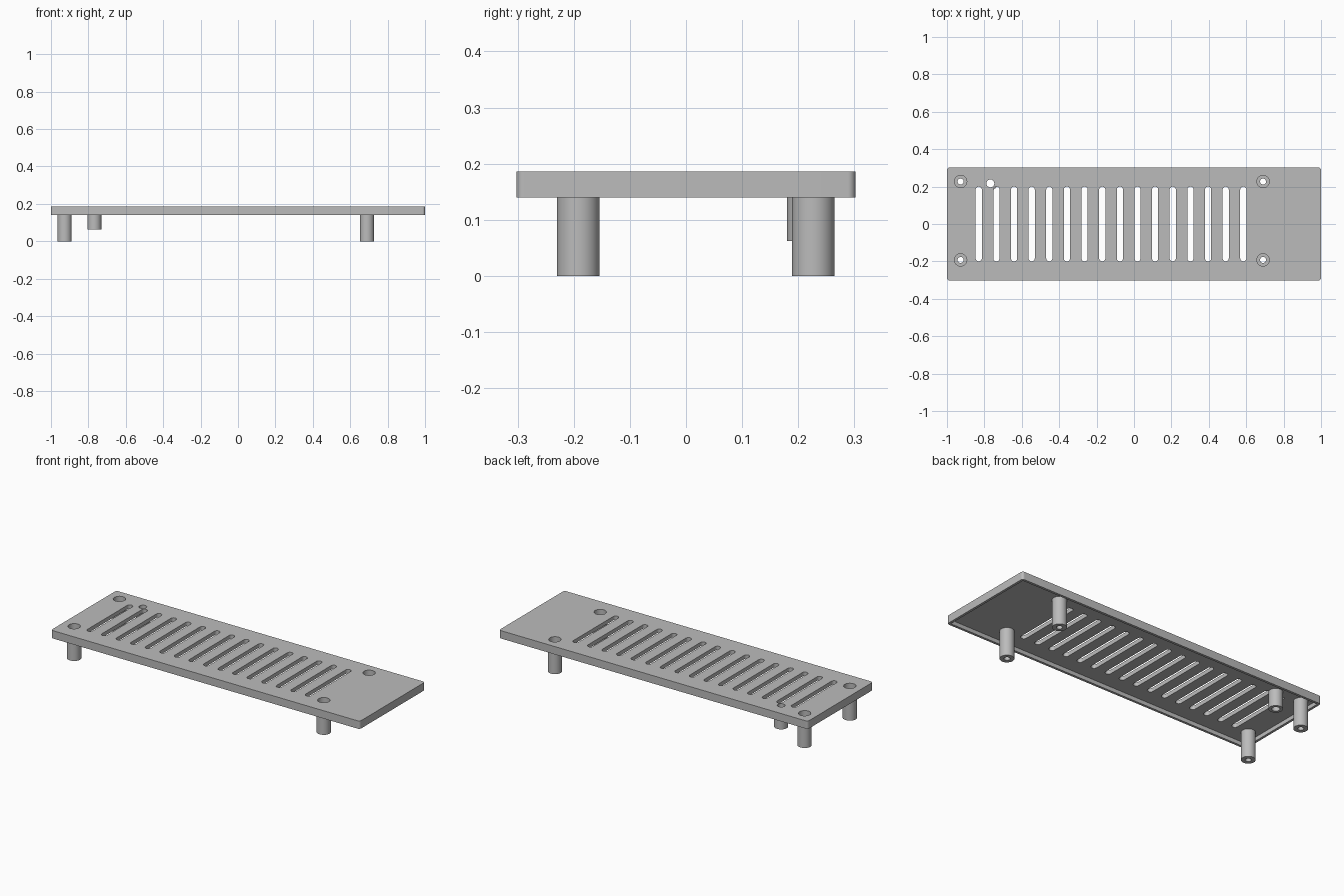
import bpy, bmesh, math

if "Cube" in bpy.data.objects:
    bpy.data.objects.remove(bpy.data.objects["Cube"])

TOP, BASE, CEILING = 0.186, 0.14, 0.163
HALF_X, HALF_Y, RIM = 1.0, 0.302, 0.014
POSTS = [(x, y) for x in (-0.927, 0.69) for y in (-0.192, 0.227)]
PEG = (-0.768, 0.217)
POST_R, HEAD_R, SCREW_R = 0.038, 0.033, 0.016
PEG_R, PEG_HOLE = 0.037, 0.021

grey = bpy.data.materials.new("plain grey")
grey.use_nodes = True
grey.diffuse_color = (0.5, 0.5, 0.5, 1)
grey.node_tree.nodes["Principled BSDF"].inputs["Base Color"].default_value = (0.5, 0.5, 0.5, 1)


def finish(name, bm):
    bmesh.ops.recalc_face_normals(bm, faces=bm.faces)
    mesh = bpy.data.meshes.new(name)
    bm.to_mesh(mesh)
    bm.free()
    mesh.materials.append(grey)
    obj = bpy.data.objects.new(name, mesh)
    bpy.context.collection.objects.link(obj)
    return obj


def smooth(obj):
    bpy.ops.object.select_all(action="DESELECT")
    obj.select_set(True)
    bpy.context.view_layer.objects.active = obj
    bpy.ops.object.shade_smooth_by_angle(angle=math.radians(35))


def rounded_prism(bm, cx, cy, hx, hy, r, z0, z1, steps=8):
    """Extruded rectangle with round corners; also makes slots and cylinders."""
    verts = []
    for k, (sx, sy) in enumerate([(1, 1), (-1, 1), (-1, -1), (1, -1)]):
        for i in range(steps + 1):
            a = (k + i / steps) * math.pi / 2
            verts.append(bm.verts.new((cx + sx * (hx - r) + r * math.cos(a),
                                       cy + sy * (hy - r) + r * math.sin(a), z0)))
    bmesh.ops.remove_doubles(bm, verts=verts, dist=1e-5)
    verts = [v for v in verts if v.is_valid]
    face = bm.faces.new(verts)
    new = bmesh.ops.extrude_face_region(bm, geom=[face])["geom"]
    for v in new:
        if isinstance(v, bmesh.types.BMVert):
            v.co.z = z1


def tube(name, pos, profile, sides=48):
    """Closed radius/height profile turned about a vertical axis."""
    bm = bmesh.new()
    rings = []
    for r, z in profile:
        rings.append([bm.verts.new((pos[0] + r * math.cos(2 * math.pi * i / sides),
                                    pos[1] + r * math.sin(2 * math.pi * i / sides), z))
                      for i in range(sides)])
    for k, ring in enumerate(rings):
        nxt = rings[(k + 1) % len(rings)]
        for i in range(sides):
            j = (i + 1) % sides
            bm.faces.new((ring[i], ring[j], nxt[j], nxt[i]))
    smooth(finish(name, bm))


# Cover plate
bm = bmesh.new()
rounded_prism(bm, 0, 0, HALF_X, HALF_Y, 0.014, BASE, TOP)
plate = finish("vent_plate", bm)

# Cutter for the hollow underside
bm = bmesh.new()
rounded_prism(bm, 0, 0, HALF_X - RIM, HALF_Y - RIM, 0.004, BASE - 0.1, CEILING)
recess = finish("recess_cutter", bm)

# Cutter for the vent slots and screw holes
bm = bmesh.new()
for i in range(16):
    rounded_prism(bm, -0.83 + i * 0.0943, 0, 0.0165, 0.2, 0.0164, 0.1, 0.25)
for x, y in POSTS:
    rounded_prism(bm, x, y, HEAD_R, HEAD_R, HEAD_R, 0.1, 0.25, 12)
rounded_prism(bm, *PEG, PEG_HOLE, PEG_HOLE, PEG_HOLE, 0.1, 0.25, 12)
holes = finish("hole_cutter", bm)

bpy.context.view_layer.objects.active = plate
for cutter in (recess, holes):
    cutter.hide_render = True
    mod = plate.modifiers.new("cut", "BOOLEAN")
    mod.operation = "DIFFERENCE"
    mod.solver = "EXACT"
    mod.object = cutter
    bpy.ops.object.modifier_apply(modifier=mod.name)
    bpy.data.objects.remove(cutter)
smooth(plate)

# Counterbored screw posts
for n, pos in enumerate(POSTS):
    side = "right" if pos[0] < 0 else "left"
    end = "front" if pos[1] < 0 else "back"
    tube(f"{end}_{side}_screw_post", pos,
         [(POST_R, 0), (POST_R, CEILING), (HEAD_R, CEILING),
          (HEAD_R, 0.06), (SCREW_R, 0.06), (SCREW_R, 0)])

# Short hollow peg
tube("short_peg", PEG, [(PEG_R, 0.062), (PEG_R, CEILING),
                        (PEG_HOLE, CEILING), (PEG_HOLE, 0.062)])
